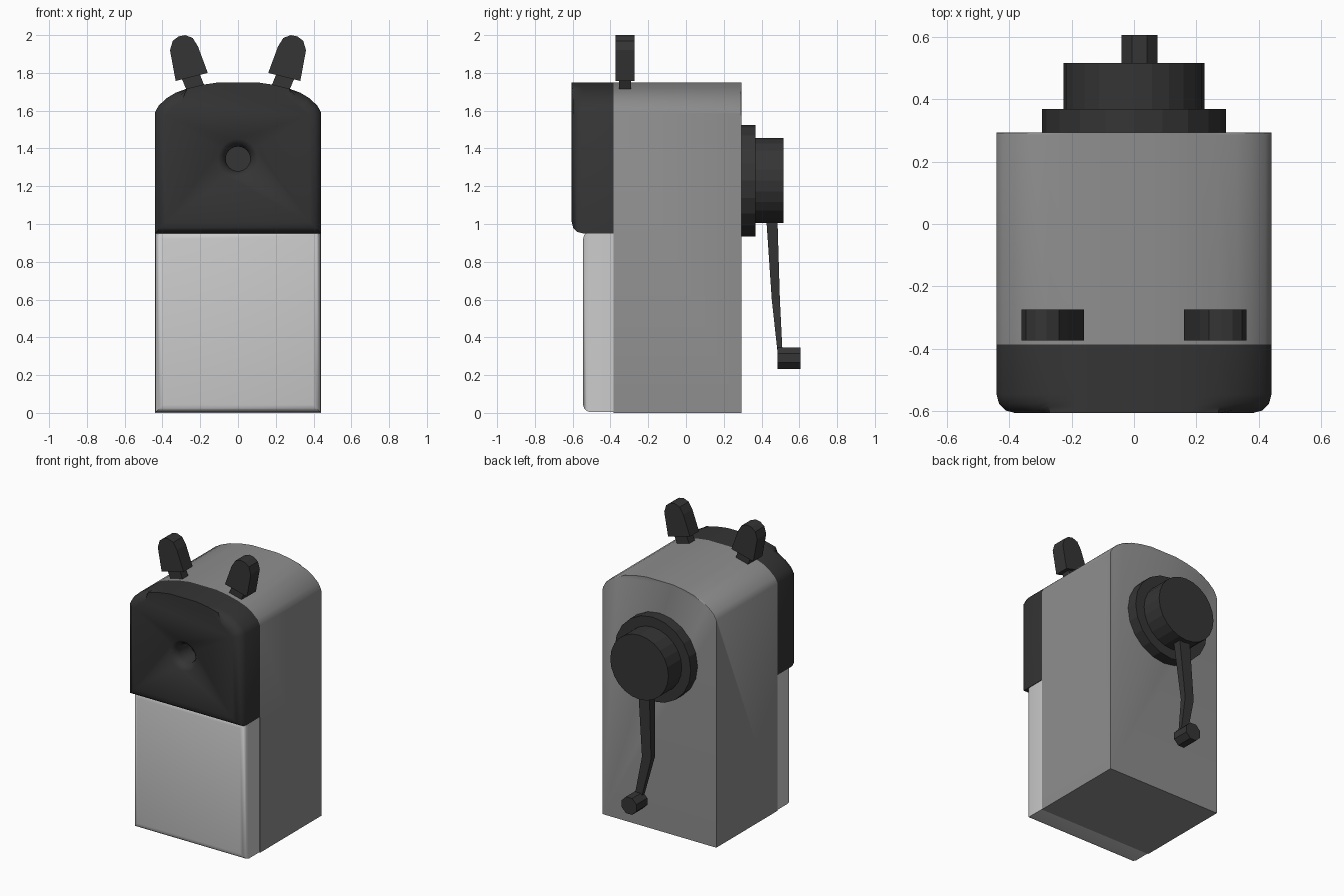
import bpy, bmesh, math
from mathutils import Matrix, Vector

if "Cube" in bpy.data.objects:
    bpy.data.objects.remove(bpy.data.objects["Cube"])


def material(name, v):
    m = bpy.data.materials.new(name)
    m.diffuse_color = (v, v, v, 1)
    m.use_nodes = True
    m.node_tree.nodes["Principled BSDF"].inputs["Base Color"].default_value = m.diffuse_color
    return m


BLACK = material("black_plastic", 0.035)
GREY = material("grey_plastic", 0.27)
LIGHT = material("light_plastic", 0.62)


def finish(name, bm, mat, smooth=None):
    bmesh.ops.recalc_face_normals(bm, faces=bm.faces)
    me = bpy.data.meshes.new(name)
    bm.to_mesh(me)
    bm.free()
    ob = bpy.data.objects.new(name, me)
    bpy.context.collection.objects.link(ob)
    me.materials.append(mat)
    if smooth:
        bpy.ops.object.select_all(action='DESELECT')
        ob.select_set(True)
        bpy.context.view_layer.objects.active = ob
        bpy.ops.object.shade_smooth_by_angle(angle=math.radians(smooth))
    return ob


def extrude_y(bm, pts, y0, y1):
    """Prism from an xz outline."""
    a = [bm.verts.new((x, y0, z)) for x, z in pts]
    b = [bm.verts.new((x, y1, z)) for x, z in pts]
    bm.faces.new(a)
    bm.faces.new(b[::-1])
    for i in range(len(a)):
        j = (i + 1) % len(a)
        bm.faces.new((a[i], b[i], b[j], a[j]))


def bevel(bm, test, width, segments):
    edges = [e for e in bm.edges if all(test(v.co) for v in e.verts)]
    bmesh.ops.bevel(bm, geom=edges, offset=width, segments=segments,
                    profile=0.5, affect='EDGES', clamp_overlap=False)


def cylinder_y(bm, x, z, y0, y1, r0, r1, sides, turn=0.0):
    m = (Matrix.Translation((x, (y0 + y1) / 2, z))
         @ Matrix.Rotation(-math.pi / 2, 4, 'X') @ Matrix.Rotation(turn, 4, 'Z'))
    bmesh.ops.create_cone(bm, cap_ends=True, segments=sides, radius1=r0,
                          radius2=r1, depth=y1 - y0, matrix=m)


# shared arched outline of the housing
ARCH = [(.44, 1.59), (.42, 1.627), (.376, 1.667), (.33, 1.695),
        (.27, 1.717), (.19, 1.737), (.1, 1.75)]


def outline(bottom):
    right = [(.44, bottom)] + ARCH
    return right + [(-x, z) for x, z in right[::-1]]


# main housing
bm = bmesh.new()
extrude_y(bm, outline(0), -.385, .293)
bevel(bm, lambda c: c.y > .29 and c.z > .1, .008, 2)
finish("housing", bm, GREY, 35)

# front cover with rounded front rim
bm = bmesh.new()
extrude_y(bm, outline(.95), -.605, -.385)
bevel(bm, lambda c: c.y < -.6, .06, 3)
cover = finish("front_cover", bm, BLACK)

# flared pencil hole cut into the cover
bm = bmesh.new()
prof = [(.112, -.65), (.105, -.605), (.08, -.585), (.065, -.555), (.065, -.43)]
rings = [[bm.verts.new((r * math.cos(math.tau * i / 24), y,
                        1.345 + r * math.sin(math.tau * i / 24)))
          for i in range(24)] for r, y in prof]
for a, b in zip(rings, rings[1:]):
    for i in range(24):
        j = (i + 1) % 24
        bm.faces.new((a[i], a[j], b[j], b[i]))
bm.faces.new(rings[0])
bm.faces.new(rings[-1])
cutter = finish("hole_cutter", bm, BLACK)
cutter.hide_render = True
cutter.hide_viewport = True
mod = cover.modifiers.new("pencil_hole", 'BOOLEAN')
mod.object = cutter
mod.solver = 'EXACT'
bpy.ops.object.select_all(action='DESELECT')
cover.select_set(True)
bpy.context.view_layer.objects.active = cover
bpy.ops.object.modifier_apply(modifier=mod.name)
bpy.ops.object.shade_smooth_by_angle(angle=math.radians(40))

# shavings drawer
bm = bmesh.new()
extrude_y(bm, [(.437, .004), (.437, .96), (-.437, .96), (-.437, .004)], -.545, -.385)
bevel(bm, lambda c: c.y < -.5 or c.z < .1 and c.y < -.5, .04, 3)
finish("shavings_drawer", bm, LIGHT, 40)

# crank plate and hub
bm = bmesh.new()
cylinder_y(bm, 0, 1.23, .285, .368, .295, .295, 20)
finish("crank_plate", bm, BLACK)
bm = bmesh.new()
cylinder_y(bm, 0, 1.23, .36, .516, .225, .225, 24)
finish("crank_hub", bm, BLACK)

# bent crank arm: x centre, half width, near y, far y, z
bm = bmesh.new()
sections = [(-.012, .042, .42, .483, 1.08), (-.015, .042, .427, .485, 1.0),
            (-.042, .035, .454, .497, .6), (.017, .026, .487, .512, .3)]
loops = [[bm.verts.new((x + s * w, y, z)) for s, y in
          ((-1, n), (1, n), (1, f), (-1, f))] for x, w, n, f, z in sections]
for a, b in zip(loops, loops[1:]):
    for i in range(4):
        j = (i + 1) % 4
        bm.faces.new((a[i], a[j], b[j], b[i]))
bm.faces.new(loops[0])
bm.faces.new(loops[-1])
finish("crank_arm", bm, BLACK)

# octagonal crank knob
bm = bmesh.new()
cylinder_y(bm, .0175, .29, .485, .605, .0622, .0622, 8, math.pi / 8)
finish("crank_knob", bm, BLACK)

# two tilted clamp levers with stems
LEVER = [(.16, 1.80), (.33, 1.757), (.36, 1.92), (.345, 1.97), (.315, 1.993),
         (.28, 2.0), (.24, 1.985), (.212, 1.94)]
STEM = [(.173, 1.72), (.275, 1.715), (.302, 1.78), (.205, 1.80)]
for side, s in (("right", 1), ("left", -1)):
    for name, pts, y0, y1 in (("lever", LEVER, -.373, -.273),
                              ("lever_stem", STEM, -.355, -.292)):
        bm = bmesh.new()
        extrude_y(bm, [(s * x, z) for x, z in pts], y0, y1)
        finish(f"{side}_{name}", bm, BLACK)
